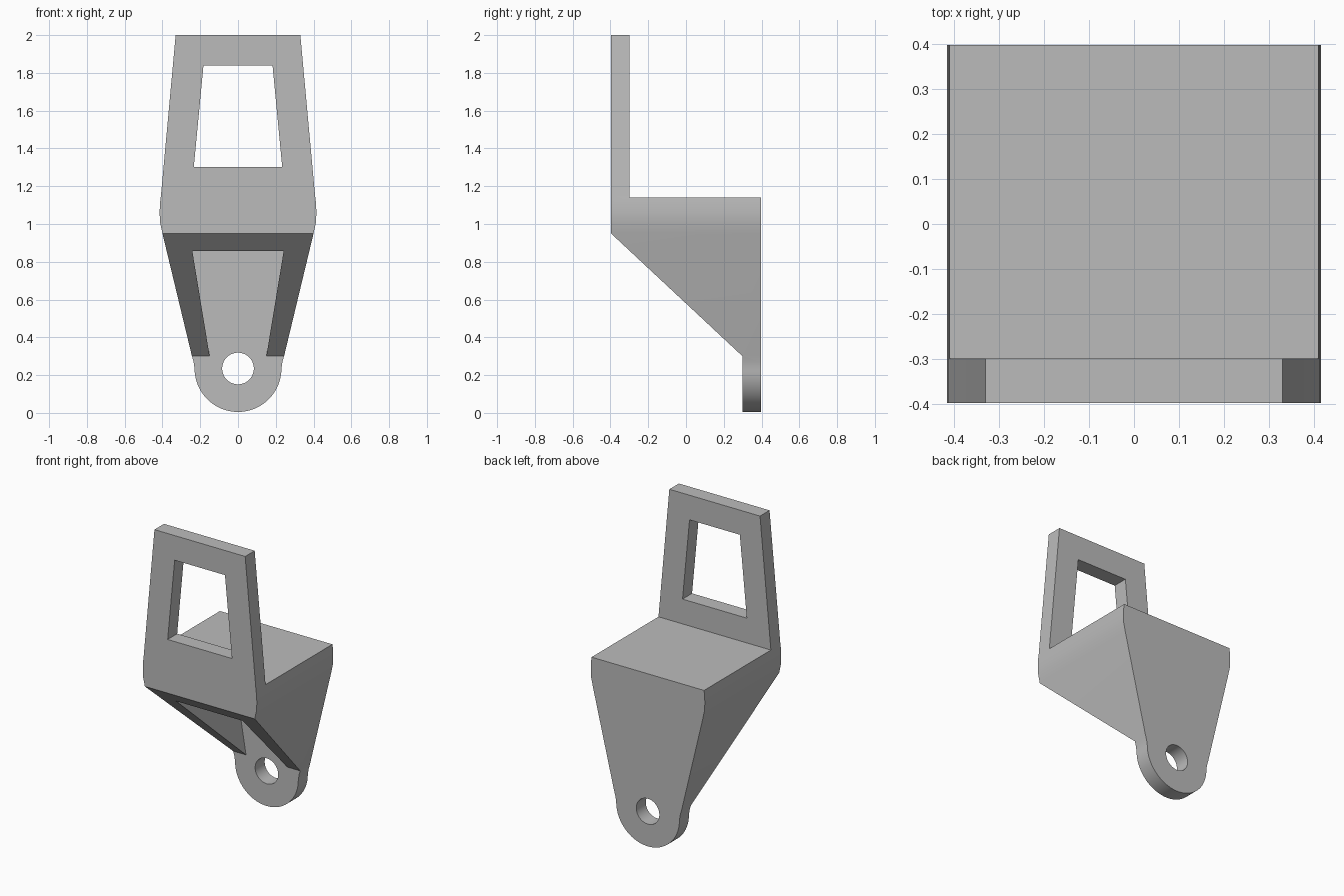
import bpy
import bmesh
from math import cos, sin, pi, radians

cube = bpy.data.objects.get("Cube")
if cube:
    bpy.data.objects.remove(cube, do_unlink=True)

# One plain grey for the whole bracket
grey = bpy.data.materials.new("plain grey")
grey.use_nodes = True
colour = (0.5, 0.5, 0.5, 1)
grey.diffuse_color = colour
grey.node_tree.nodes["Principled BSDF"].inputs["Base Color"].default_value = colour


def prism(name, points, axis, start, end):
    """Extrude a closed profile along x (points are y, z) or y (points are x, z)."""
    bm = bmesh.new()
    place = (lambda a, b: (start, a, b)) if axis == "x" else (lambda a, b: (a, start, b))
    face = bm.faces.new([bm.verts.new(place(a, b)) for a, b in points])
    grown = bmesh.ops.extrude_face_region(bm, geom=[face])["geom"]
    step = (end - start, 0, 0) if axis == "x" else (0, end - start, 0)
    bmesh.ops.translate(bm, vec=step, verts=[v for v in grown if isinstance(v, bmesh.types.BMVert)])
    bmesh.ops.recalc_face_normals(bm, faces=bm.faces)
    mesh = bpy.data.meshes.new(name)
    bm.to_mesh(mesh)
    bm.free()
    mesh.materials.append(grey)
    obj = bpy.data.objects.new(name, mesh)
    bpy.context.collection.objects.link(obj)
    return obj


def mirrored(half):
    """Close a right-hand outline with its mirror image."""
    return half + [(-x, z) for x, z in reversed(half)]


def arc(radius, centre_z, start, end, count):
    angles = [start + (end - start) * i / count for i in range(count + 1)]
    return [(radius * cos(a), centre_z + radius * sin(a)) for a in angles]


def combine(target, cutter, operation):
    cutter.hide_render = True
    bpy.context.view_layer.objects.active = target
    mod = target.modifiers.new(cutter.name, "BOOLEAN")
    mod.object, mod.operation, mod.solver = cutter, operation, "EXACT"
    bpy.ops.object.modifier_apply(modifier=mod.name)
    bpy.data.objects.remove(cutter, do_unlink=True)


back, front, wall = 0.397, -0.397, 0.099
eye_z = 0.235

# Front outline: tapered plate, rounded shoulders, round lug
half = [(0.33, 2), (0.408, 1.15), (0.413, 1.11), (0.415, 1.06), (0.413, 1.01),
        (0.4, 0.95), (0.245, 0.305), (0.235, 0.27)]
lug = arc(0.23, eye_z, 0, -pi, 40)
outline = half + lug + [(-x, z) for x, z in reversed(half)]
bracket = prism("bracket", outline, "y", front, back)

# Side outline: upright plate, shelf, sloping underside, lug plate
side = [(front - 0.1, 2.1), (front + wall, 2.1), (front + wall, 1.14), (back + 0.1, 1.14),
        (back + 0.1, -0.1), (back - wall, -0.1), (back - wall, 0.301), (front, 0.95),
        (front - 0.1, 0.95 + 0.0933)]
combine(bracket, prism("side_outline", side, "x", -0.6, 0.6), "INTERSECT")

# Window in the upright plate
window = mirrored([(0.183, 1.838), (0.234, 1.303)])
combine(bracket, prism("window", window, "y", -0.6, -0.2), "DIFFERENCE")

# Hollow behind the sloping underside
hollow = mirrored([(0.272, 1.04), (0.142, 0.25)])
combine(bracket, prism("hollow", hollow, "y", front + wall, back - wall), "DIFFERENCE")

# Round eye through the lug
eye = arc(0.084, eye_z, 0, 2 * pi, 40)[:-1]
combine(bracket, prism("eye", eye, "y", 0.2, 0.6), "DIFFERENCE")

bpy.ops.object.select_all(action="DESELECT")
bracket.select_set(True)
bpy.context.view_layer.objects.active = bracket
bpy.ops.object.shade_smooth_by_angle(angle=radians(25))
